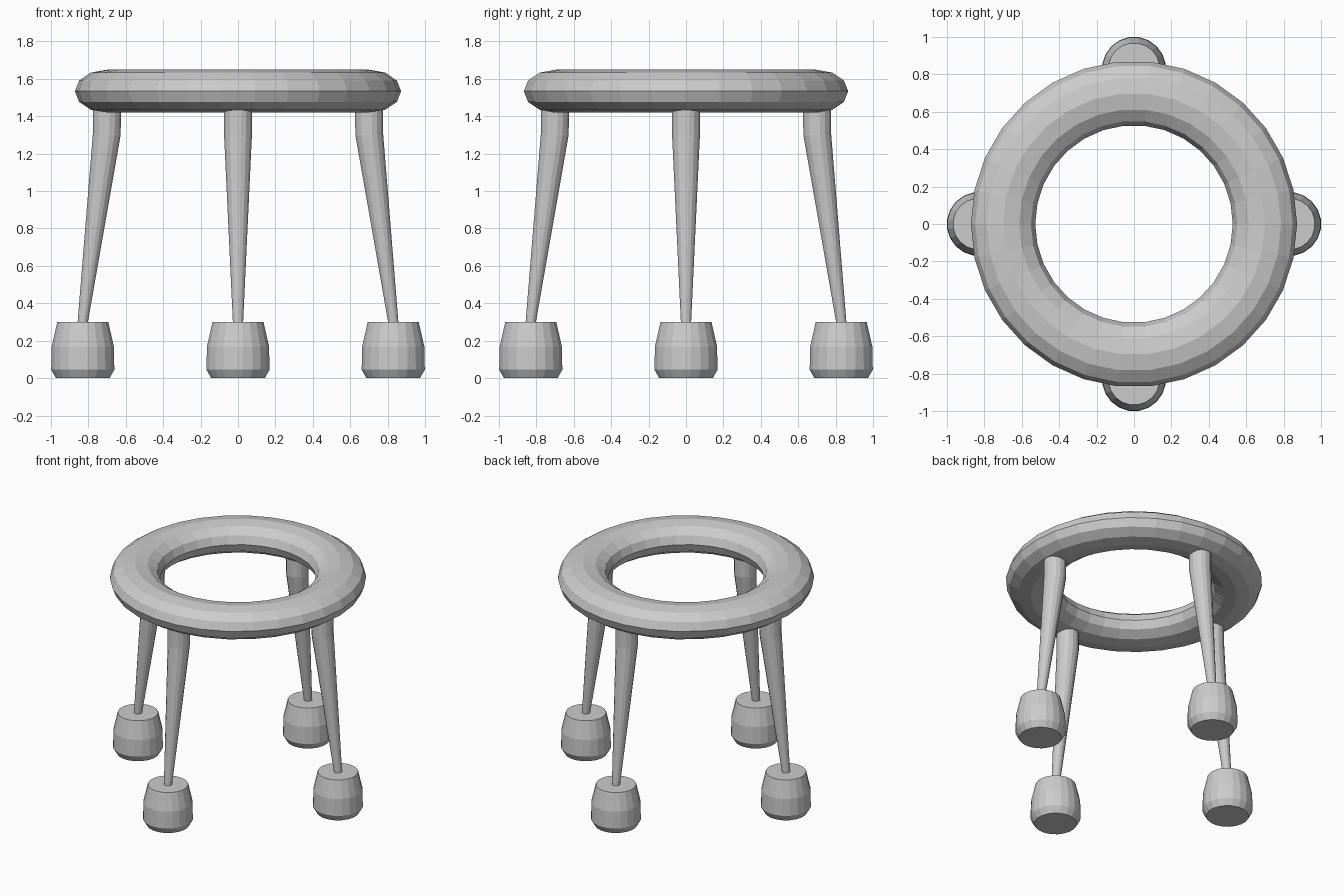
import bpy
import bmesh
from math import cos, sin, pi
from mathutils import Vector

cube = bpy.data.objects.get("Cube")
if cube:
    bpy.data.objects.remove(cube, do_unlink=True)

grey = bpy.data.materials.new("plain grey")
grey.use_nodes = True
colour = (0.6, 0.6, 0.6, 1)
grey.diffuse_color = colour
grey.node_tree.nodes["Principled BSDF"].inputs["Base Color"].default_value = colour


def finish(bm, name):
    bmesh.ops.recalc_face_normals(bm, faces=bm.faces)
    mesh = bpy.data.meshes.new(name)
    bm.to_mesh(mesh)
    bm.free()
    mesh.materials.append(grey)
    obj = bpy.data.objects.new(name, mesh)
    bpy.context.collection.objects.link(obj)


def bridge(bm, a, b):
    n = len(a)
    for i in range(n):
        j = (i + 1) % n
        bm.faces.new((a[i], a[j], b[j], b[i]))


def stack(name, rings, sides, angle):
    """Capped tube through level rings of (distance from the middle, z, radius)."""
    bm = bmesh.new()
    out = Vector((cos(angle), sin(angle), 0))
    loops = []
    for dist, z, r in rings:
        centre = out * dist + Vector((0, 0, z))
        turns = [2 * pi * (i + 0.5) / sides for i in range(sides)]
        loops.append([bm.verts.new(centre + Vector((r * cos(t), r * sin(t), 0))) for t in turns])
    for a, b in zip(loops, loops[1:]):
        bridge(bm, a, b)
    bm.faces.new(loops[0])
    bm.faces.new(loops[-1])
    finish(bm, name)


# Seat: flattened ring with an open middle
bm = bmesh.new()
SEGMENTS, SECTION = 30, 12
loops = []
for i in range(SEGMENTS):
    a = 2 * pi * i / SEGMENTS
    loop = []
    for k in range(SECTION):
        t = 2 * pi * k / SECTION
        r = 0.7 + 0.172 * cos(t)
        loop.append(bm.verts.new((r * cos(a), r * sin(a), 1.534 + 0.115 * sin(t))))
    loops.append(loop)
for i in range(SEGMENTS):
    bridge(bm, loops[i], loops[(i + 1) % SEGMENTS])
finish(bm, "seat_ring")

# Four splayed legs, each standing in a barrel-shaped foot
leg = [(0.83, 0.2, 0.026), (0.83, 0.3, 0.028), (0.702, 1.3, 0.076), (0.7, 1.5, 0.077)]
foot = [(0.83, 0, 0.145), (0.83, 0.045, 0.171), (0.83, 0.17, 0.168), (0.83, 0.3, 0.138)]
for k, side in enumerate(("left", "back", "right", "front")):
    stack(side + "_leg", leg, 16, k * pi / 2)
    stack(side + "_foot", foot, 20, k * pi / 2)
